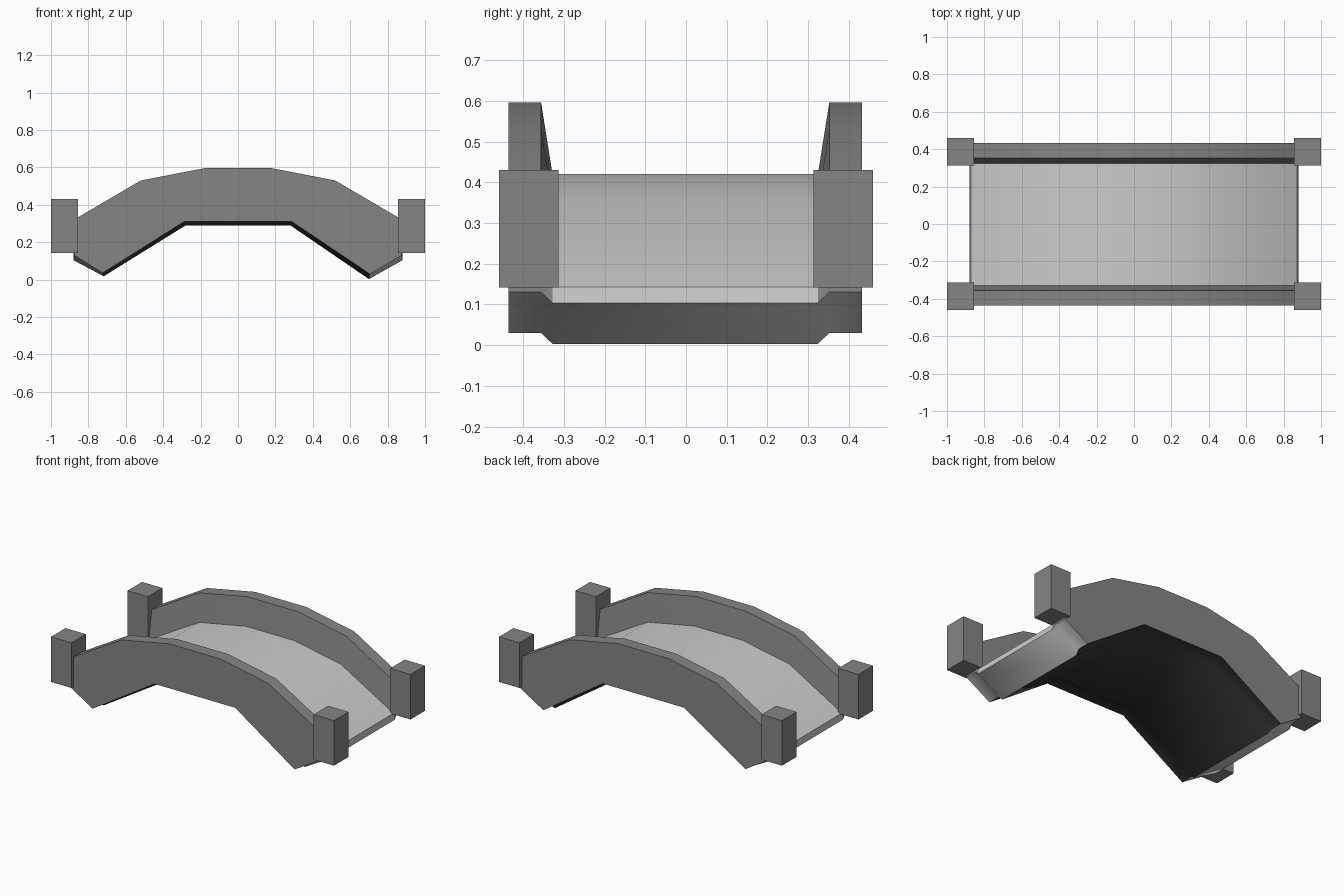
import bpy, bmesh
from math import radians

if "Cube" in bpy.data.objects:
    bpy.data.objects.remove(bpy.data.objects["Cube"])


def grey(name, v):
    m = bpy.data.materials.new(name)
    m.diffuse_color = (v, v, v, 1)
    m.use_nodes = True
    m.node_tree.nodes["Principled BSDF"].inputs["Base Color"].default_value = m.diffuse_color
    return m


wall_mat, deck_mat, under_mat = grey("wall", 0.235), grey("deck", 0.52), grey("underside", 0.04)

# Half profiles (x, z) from top centre round the foot to the underside centre
rail = [(0.18, 0.596), (0.52, 0.53), (0.875, 0.322), (0.875, 0.13), (0.705, 0.03), (0.285, 0.312)]
deck = [(0.17, 0.42), (0.50, 0.357), (0.872, 0.143), (0.88, 0.104), (0.70, 0.003), (0.28, 0.29)]


def closed(half):
    # the left foot is very slightly shorter than the right one
    left = [(-x, z) for x, z in reversed(half)]
    fx, fz = left[1]
    left[1] = (fx - 0.018, fz + 0.015 if half is deck else fz + 0.006)
    return half + left


# Arched body: side walls and deck lofted across the width
sections = [(-0.436, rail), (-0.356, rail), (-0.328, deck),
            (0.324, deck), (0.352, rail), (0.432, rail)]
bm = bmesh.new()
rings = [[bm.verts.new((x, y, z)) for x, z in closed(p)] for y, p in sections]
n = len(rings[0])
for s, (a, b) in enumerate(zip(rings, rings[1:])):
    for i in range(n):
        j = (i + 1) % n
        face = bm.faces.new((a[i], a[j], b[j], b[i]))
        # dark underside, light deck and feet, mid-grey walls
        if i in (4, 5, 6):
            face.material_index = 2
        elif i in (3, 7) or s == 2:
            face.material_index = 1
bm.faces.new(rings[0])
bm.faces.new(rings[-1])
bmesh.ops.recalc_face_normals(bm, faces=bm.faces)
mesh = bpy.data.meshes.new("bridge_body")
bm.to_mesh(mesh)
bm.free()
for m in (wall_mat, deck_mat, under_mat):
    mesh.materials.append(m)
body = bpy.data.objects.new("bridge_body", mesh)
bpy.context.collection.objects.link(body)
bpy.context.view_layer.objects.active = body
body.select_set(True)
bpy.ops.object.shade_smooth_by_angle(angle=radians(46))

# Four square end posts
for sx, side in ((-1, "left"), (1, "right")):
    for sy, end in ((-1, "front"), (1, "back")):
        bpy.ops.mesh.primitive_cube_add(size=1, location=(sx * 0.928, sy * 0.386, 0.286))
        post = bpy.context.object
        post.name = f"{end}_{side}_post"
        post.scale = (0.144, 0.146, 0.288)
        post.data.materials.append(wall_mat)
